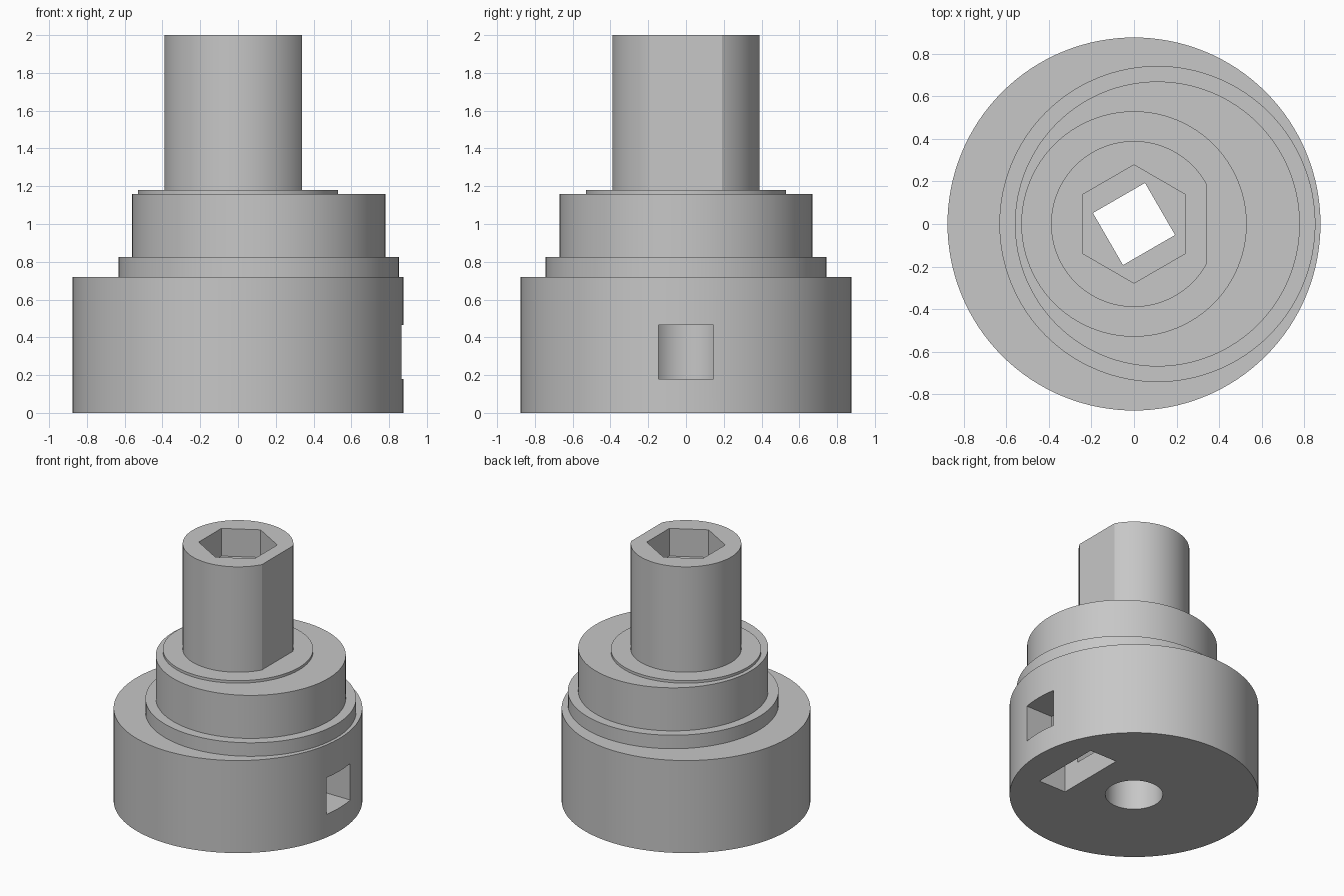
import bpy
import bmesh
from math import cos, sin, pi, radians
from mathutils import Vector

if "Cube" in bpy.data.objects:
    bpy.data.objects.remove(bpy.data.objects["Cube"])

grey = bpy.data.materials.new("plain_grey")
grey.use_nodes = True
colour = (0.57, 0.57, 0.57, 1)
grey.diffuse_color = colour
grey.node_tree.nodes["Principled BSDF"].inputs["Base Color"].default_value = colour


def finish(name, bm):
    bmesh.ops.recalc_face_normals(bm, faces=bm.faces)
    mesh = bpy.data.meshes.new(name)
    bm.to_mesh(mesh)
    bm.free()
    mesh.materials.append(grey)
    obj = bpy.data.objects.new(name, mesh)
    bpy.context.collection.objects.link(obj)
    return obj


def prism(name, r, z0, z1, x=0, sides=128, turn=0, flat=None):
    """Upright prism, optionally sliced by a flat at +x."""
    bm = bmesh.new()
    angles = [radians(turn) + 2 * pi * i / sides for i in range(sides)]
    base = bm.faces.new([bm.verts.new((x + r * cos(a), r * sin(a), z0)) for a in angles])
    top = bmesh.ops.extrude_face_region(bm, geom=[base])["geom"]
    bmesh.ops.translate(bm, vec=(0, 0, z1 - z0),
                        verts=[g for g in top if isinstance(g, bmesh.types.BMVert)])
    if flat is not None:
        bmesh.ops.bisect_plane(bm, geom=bm.verts[:] + bm.edges[:] + bm.faces[:],
                               plane_co=(flat, 0, 0), plane_no=(1, 0, 0), clear_outer=True)
        bmesh.ops.holes_fill(bm, edges=[e for e in bm.edges if e.is_boundary])
    return finish(name, bm)


def box(name, low, high):
    bm = bmesh.new()
    bmesh.ops.create_cube(bm, size=1)
    low, high = Vector(low), Vector(high)
    bmesh.ops.scale(bm, vec=high - low, verts=bm.verts)
    bmesh.ops.translate(bm, vec=(low + high) / 2, verts=bm.verts)
    return finish(name, bm)


def combine(target, tool, operation):
    mod = target.modifiers.new(tool.name, "BOOLEAN")
    mod.operation = operation
    mod.solver = "EXACT"
    mod.object = tool
    bpy.context.view_layer.objects.active = target
    bpy.ops.object.modifier_apply(modifier=mod.name)
    bpy.data.objects.remove(tool)


# Stepped hub: round base, two off-centre discs, collar and flatted shaft
hub = prism("stepped_hub", 0.877, 0, 0.72)
for step in (
    prism("lower_disc", 0.743, 0.5, 0.825, x=0.11),
    prism("upper_disc", 0.67, 0.45, 1.16, x=0.11),
    prism("collar", 0.53, 0.4, 1.18),
    prism("shaft", 0.39, 0.35, 2.0, flat=0.34),
):
    combine(hub, step, "UNION")

# Bore, square opening and hexagonal socket
for hole in (
    prism("bore", 0.203, -0.1, 1.775, sides=64),
    prism("square_opening", 0.2, 1.6, 1.9, sides=4, turn=-15),
    prism("hex_socket", 0.278, 1.785, 2.1, sides=6, turn=30),
    # Nut slot in the underside and screw window through the side
    box("nut_slot", (0.40, -0.28, -0.1), (0.635, 0.28, 0.6)),
    box("screw_window", (0.05, -0.145, 0.18), (1.0, 0.145, 0.465)),
):
    combine(hub, hole, "DIFFERENCE")

bpy.ops.object.select_all(action="DESELECT")
hub.select_set(True)
bpy.context.view_layer.objects.active = hub
bpy.ops.object.shade_smooth_by_angle(angle=radians(25))
